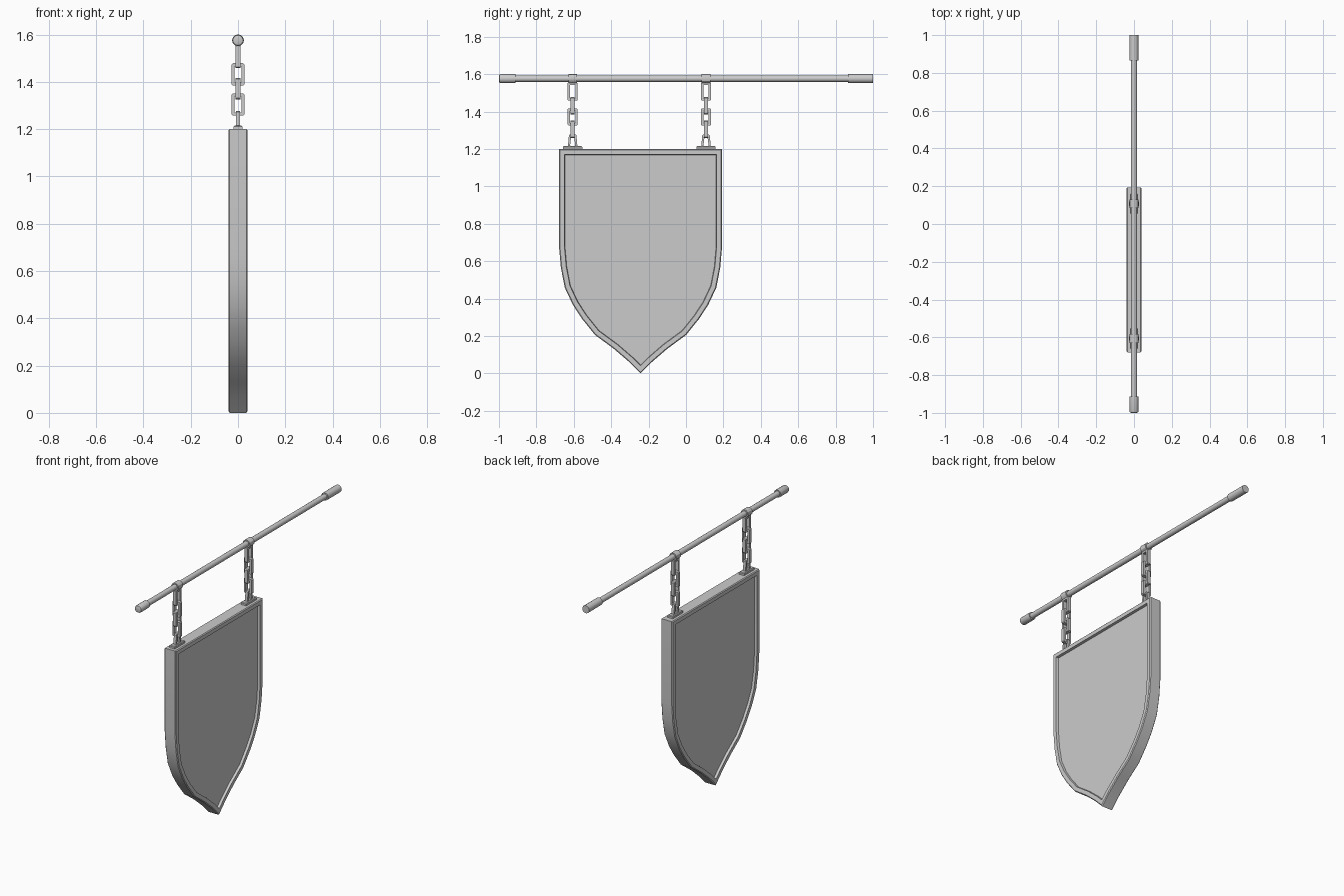
import bpy, bmesh, math
from mathutils import Matrix, Vector

cube = bpy.data.objects.get("Cube")
if cube:
    bpy.data.objects.remove(cube, do_unlink=True)

grey = bpy.data.materials.new("plain_grey")
grey.use_nodes = True
colour = (0.6, 0.6, 0.6, 1)
grey.diffuse_color = colour
for node in grey.node_tree.nodes:
    if node.type == 'BSDF_PRINCIPLED':
        node.inputs["Base Color"].default_value = colour

ROD_Z = 1.576
BOARD_Y = -0.243
CHAIN_YS = {"front": -0.606, "back": 0.107}


def finish(name, bm, angle=30):
    bmesh.ops.recalc_face_normals(bm, faces=bm.faces)
    mesh = bpy.data.meshes.new(name)
    bm.to_mesh(mesh)
    bm.free()
    mesh.materials.append(grey)
    obj = bpy.data.objects.new(name, mesh)
    bpy.context.collection.objects.link(obj)
    bpy.ops.object.select_all(action='DESELECT')
    obj.select_set(True)
    bpy.context.view_layer.objects.active = obj
    bpy.ops.object.shade_smooth_by_angle(angle=math.radians(angle))
    return obj


def bar(name, y0, y1, radius, bevel=0.0, sides=16):
    """Round bar along y on the rod axis; the bevel rounds its front end."""
    bm = bmesh.new()
    place = Matrix.Translation((0, (y0 + y1) / 2, ROD_Z)) @ Matrix.Rotation(math.pi / 2, 4, 'X')
    bmesh.ops.create_cone(bm, cap_ends=True, segments=sides, radius1=radius,
                          radius2=radius, depth=y1 - y0, matrix=place)
    if bevel:
        rim = [e for e in bm.edges if all(v.co.y < y0 + 0.001 for v in e.verts)]
        bmesh.ops.bevel(bm, geom=rim, offset=bevel, segments=2, profile=0.5, affect='EDGES')
    return finish(name, bm)


def loop(name, y, z0, z1, top, bottom, wall, depth, turned=False):
    """Rectangular link with cut corners, flat in the yz plane or turned to xz."""
    def outline(a, b, low, high, cut):
        return [(-b + cut, low), (b - cut, low), (b, low + cut), (a, high - cut),
                (a - cut, high), (-a + cut, high), (-a, high - cut), (-b, low + cut)]
    outer = outline(top, bottom, z0, z1, 0.005)
    inner = outline(top - wall, bottom - wall, z0 + wall, z1 - wall, 0.002)
    bm = bmesh.new()
    rings = []
    for pts, side in ((outer, -1), (outer, 1), (inner, 1), (inner, -1)):
        ring = []
        for u, z in pts:
            co = (u, y + side * depth, z) if turned else (side * depth, y + u, z)
            ring.append(bm.verts.new(co))
        rings.append(ring)
    for k in range(4):
        a, b = rings[k], rings[(k + 1) % 4]
        for i in range(8):
            j = (i + 1) % 8
            bm.faces.new((a[i], a[j], b[j], b[i]))
    return finish(name, bm)


def block(name, centre, size, bevel):
    bm = bmesh.new()
    bmesh.ops.create_cube(bm, size=1, matrix=Matrix.Translation(centre) @ Matrix.Diagonal((*size, 1)))
    top = [e for e in bm.edges if all(v.co.z > centre[2] for v in e.verts)]
    bmesh.ops.bevel(bm, geom=top, offset=bevel, segments=1, affect='EDGES')
    return finish(name, bm)


# Hanging rod with its two end caps
bar("rod", -0.98, 0.98, 0.017)
bar("front_end_cap", -1.0, -0.912, 0.024, bevel=0.009)
bar("back_end_cap", 0.865, 1.0, 0.024)

# Shield board: half outline mirrored, extruded, with a recessed panel on each side
half = [(0.436, 1.2), (0.436, 0.678), (0.426, 0.565), (0.405, 0.458), (0.362, 0.367),
        (0.313, 0.292), (0.244, 0.206), (0.142, 0.131), (0.062, 0.062)]
outline = half + [(0, 0)] + [(-u, z) for u, z in reversed(half)]
bm = bmesh.new()
face = bm.faces.new([bm.verts.new((-0.04, BOARD_Y + u, z)) for u, z in outline])
new = bmesh.ops.extrude_face_region(bm, geom=[face])["geom"]
bmesh.ops.translate(bm, vec=(0.08, 0, 0), verts=[v for v in new if isinstance(v, bmesh.types.BMVert)])
bmesh.ops.recalc_face_normals(bm, faces=bm.faces)
rim = [e for e in bm.edges if abs(e.verts[0].co.x - e.verts[1].co.x) < 0.001]
bmesh.ops.bevel(bm, geom=rim, offset=0.005, segments=1, affect='EDGES')
bm.normal_update()
panels = sorted(bm.faces, key=lambda f: f.calc_area())[-2:]
bmesh.ops.inset_individual(bm, faces=panels, thickness=0.024, use_even_offset=True)
bmesh.ops.inset_individual(bm, faces=panels, thickness=0.003, depth=-0.015, use_even_offset=True)
finish("shield_board", bm)

# Two chains, each with a rod collar, four links, a staple and a base plate
LINKS = [(1.458, 1.556), (1.384, 1.479), (1.326, 1.417), (1.258, 1.352)]
for side, y in CHAIN_YS.items():
    bar(side + "_rod_collar", y - 0.023, y + 0.023, 0.025, sides=12)
    for i, (z0, z1) in enumerate(LINKS):
        loop(f"{side}_chain_link_{i + 1}", y, z0, z1, 0.027, 0.027, 0.013, 0.011, turned=i % 2 == 1)
    loop(side + "_staple", y, 1.205, 1.278, 0.02, 0.026, 0.012, 0.009)
    block(side + "_base_plate", Vector((0, y, 1.206)), (0.038, 0.104, 0.018), 0.004)
